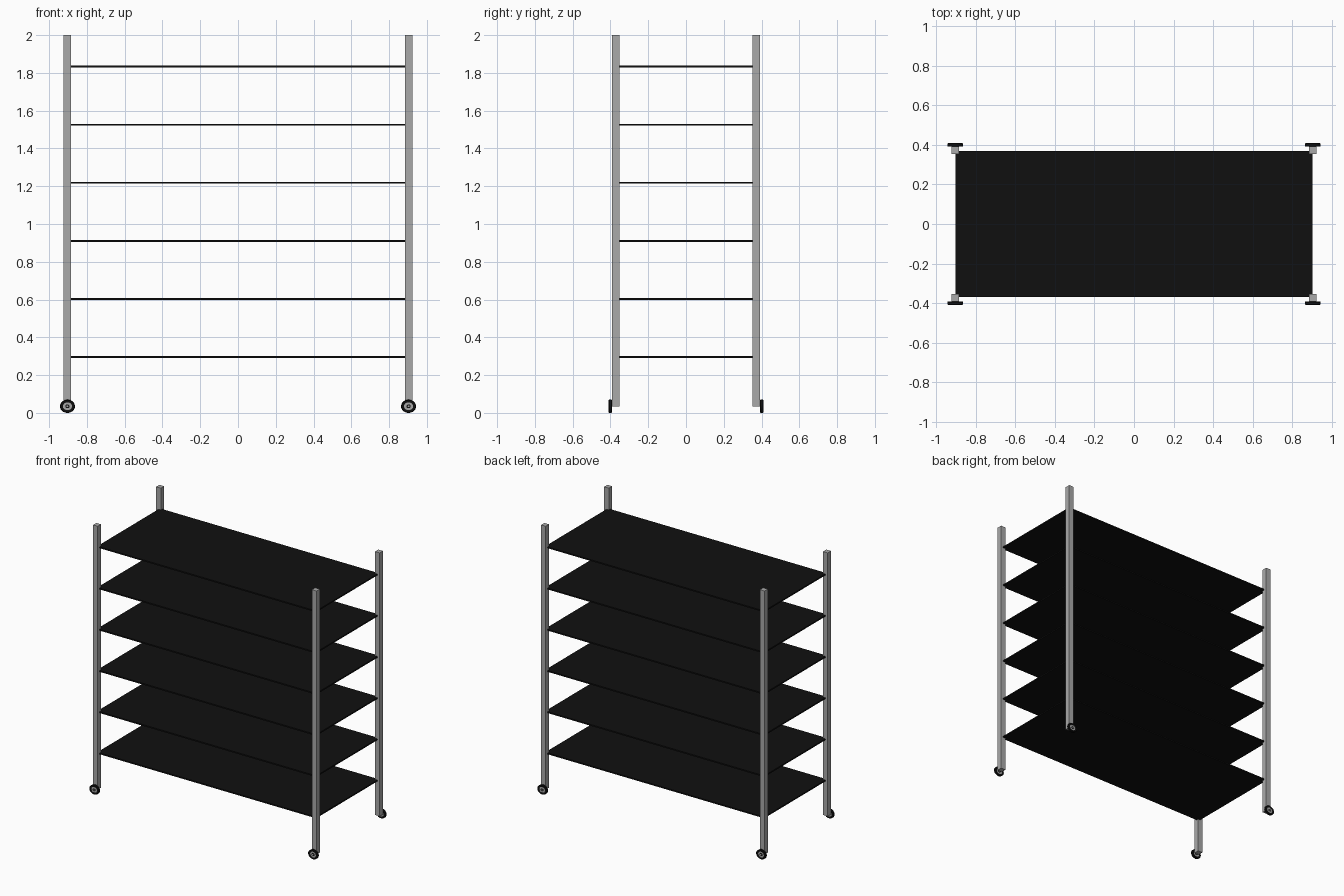
import bpy, math

if "Cube" in bpy.data.objects:
    bpy.data.objects.remove(bpy.data.objects["Cube"])

def mat(name, c):
    m = bpy.data.materials.new(name)
    m.diffuse_color = (c, c, c, 1)
    m.use_nodes = True
    m.node_tree.nodes["Principled BSDF"].inputs["Base Color"].default_value = m.diffuse_color
    return m

black = mat("black", 0.005)
grey = mat("metal_grey", 0.4)

PX, PY = 0.903, 0.372          # post centres
WZ = 0.035                     # wheel axle height
WY = 0.400                     # wheel centre plane

def box(name, loc, size, m):
    bpy.ops.mesh.primitive_cube_add(size=1, location=loc)
    o = bpy.context.object
    o.name = name
    o.scale = size
    bpy.ops.object.transform_apply(location=False, rotation=False, scale=True)
    o.data.materials.append(m)
    return o

def lathe(name, loc, profile, m, n=32):
    # closed (radius, offset) profile swept about the y axis, slightly oval
    k = len(profile)
    verts, faces = [], []
    for i in range(n):
        a = 2 * math.pi * i / n
        for r, y in profile:
            verts.append((r * 1.14 * math.cos(a), y, r * math.sin(a)))
    for i in range(n):
        for j in range(k):
            a, b = i * k, ((i + 1) % n) * k
            faces.append((a + j, a + (j + 1) % k, b + (j + 1) % k, b + j))
    me = bpy.data.meshes.new(name)
    me.from_pydata(verts, [], faces)
    o = bpy.data.objects.new(name, me)
    bpy.context.collection.objects.link(o)
    o.location = loc
    me.materials.append(m)
    bpy.ops.object.select_all(action='DESELECT')
    o.select_set(True)
    bpy.context.view_layer.objects.active = o
    bpy.ops.object.mode_set(mode='EDIT')
    bpy.ops.mesh.select_all(action='SELECT')
    bpy.ops.mesh.normals_make_consistent(inside=False)
    bpy.ops.object.mode_set(mode='OBJECT')
    bpy.ops.object.shade_smooth_by_angle()
    return o

# shelves
for i in range(6):
    box(f"shelf_{i + 1}", (0, 0, 0.296 + i * 0.3074), (2 * PX, 0.738, 0.01), black)

tyre = [(0.021, -0.007), (0.024, -0.009), (0.032, -0.009), (0.035, -0.006),
        (0.035, 0.006), (0.032, 0.009), (0.024, 0.009), (0.021, 0.007)]
rim = [(0.010, -0.006), (0.021, -0.006), (0.021, 0.006), (0.010, 0.006)]
hub = [(0.0045, -0.008), (0.010, -0.008), (0.010, 0.008), (0.0045, 0.008)]
axle = 0.0045

# posts and wheels at each corner
for sx, xn in ((-1, "left"), (1, "right")):
    for sy, yn in ((-1, "front"), (1, "back")):
        tag = f"{yn}_{xn}"
        box(f"post_{tag}", (sx * PX, sy * PY, (2 + WZ) / 2), (0.039, 0.039, 2 - WZ), grey)
        c = (sx * PX, sy * WY, WZ)
        lathe(f"tyre_{tag}", c, tyre, black)
        lathe(f"rim_{tag}", c, rim, grey)
        lathe(f"hub_{tag}", c, hub, black)
        bpy.ops.mesh.primitive_cylinder_add(vertices=16, radius=axle * 1.1, depth=0.018,
                                            location=c, rotation=(math.pi / 2, 0, 0))
        bpy.context.object.name = f"axle_{tag}"
        bpy.context.object.data.materials.append(grey)
